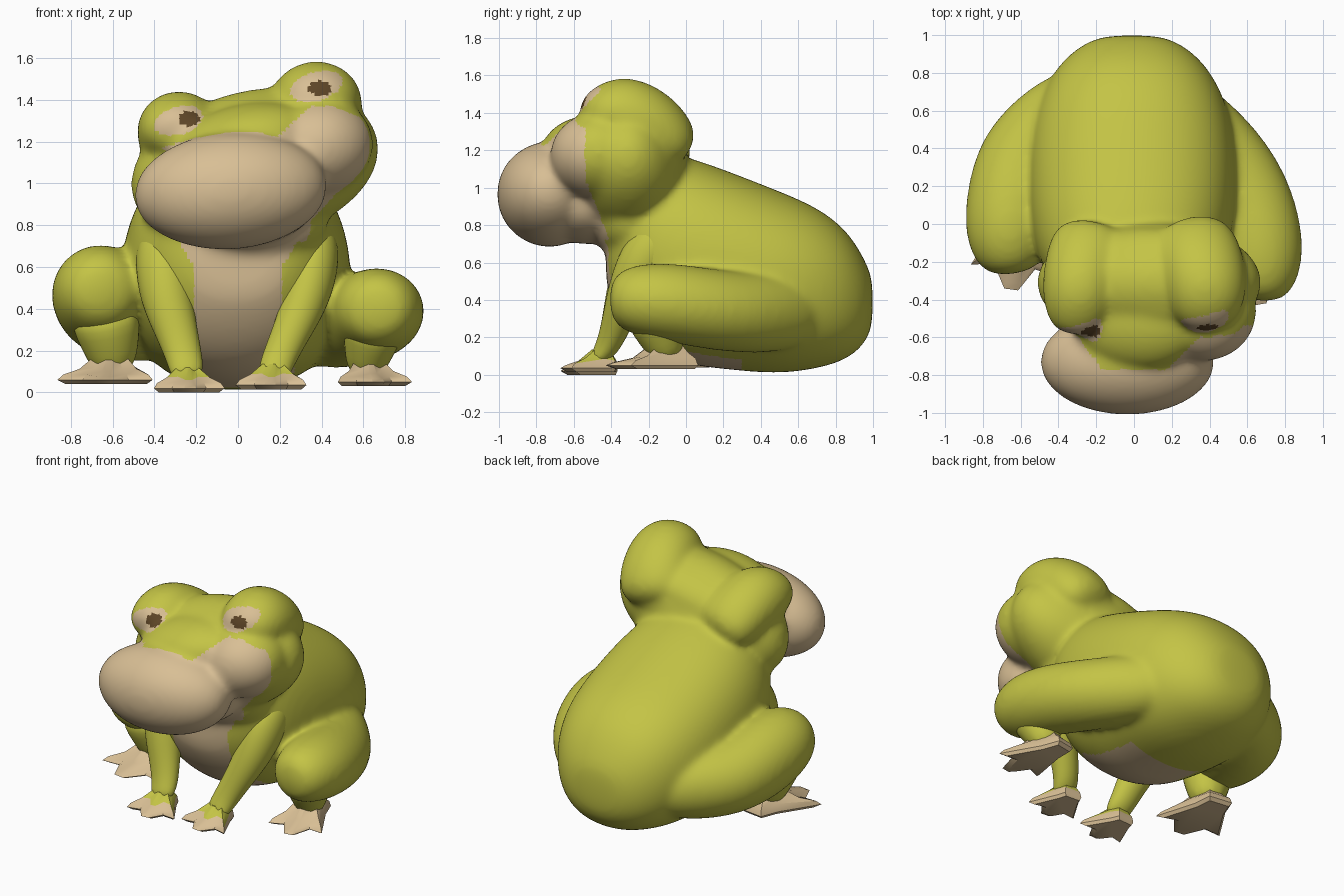
import bpy, bmesh, math
from mathutils import Vector, Matrix

cube = bpy.data.objects.get("Cube")
if cube:
    bpy.data.objects.remove(cube, do_unlink=True)


def material(name, rgb):
    m = bpy.data.materials.new(name)
    m.use_nodes = True
    m.diffuse_color = (*rgb, 1)
    m.node_tree.nodes["Principled BSDF"].inputs["Base Color"].default_value = (*rgb, 1)
    return m


MATS = [material("skin_green", (0.55, 0.55, 0.06)),
        material("belly_tan", (0.69, 0.52, 0.30)),
        material("pupil_brown", (0.11, 0.06, 0.02))]
GREEN, TAN, BROWN = range(3)
SUBSURF = ("SUBSURF", {"levels": 2})
# Melts overlapping volumes into one soft skin
FUSE = [SUBSURF, ("REMESH", {"mode": 'VOXEL', "voxel_size": .017}),
        ("SMOOTH", {"factor": .5, "iterations": 24})]


def finish(name, bm, modifiers, rule, angle=60):
    """Turn a bmesh into an object, apply its modifiers, colour faces by rule."""
    bmesh.ops.recalc_face_normals(bm, faces=bm.faces)
    mesh = bpy.data.meshes.new(name)
    bm.to_mesh(mesh)
    bm.free()
    ob = bpy.data.objects.new(name, mesh)
    bpy.context.collection.objects.link(ob)
    for kind, settings in modifiers:
        mod = ob.modifiers.new(kind.title(), kind)
        for key, value in settings.items():
            setattr(mod, key, value)
    if modifiers:
        graph = bpy.context.evaluated_depsgraph_get()
        final = bpy.data.meshes.new_from_object(ob.evaluated_get(graph))
        ob.modifiers.clear()
        ob.data = final
        final.name = name
    ob.data.materials.clear()
    for m in MATS:
        ob.data.materials.append(m)
    for p in ob.data.polygons:
        p.material_index = rule(p.center, p.normal)
    bpy.ops.object.select_all(action='DESELECT')
    ob.select_set(True)
    bpy.context.view_layer.objects.active = ob
    bpy.ops.object.shade_smooth_by_angle(angle=math.radians(angle))


def bridge(bm, rings):
    """Skin a list of vertex rings and cap both ends."""
    n = len(rings[0])
    for a, b in zip(rings, rings[1:]):
        for i in range(n):
            j = (i + 1) % n
            bm.faces.new((a[i], a[j], b[j], b[i]))
    bm.faces.new(rings[0])
    bm.faces.new(rings[-1])


def tube(bm, stations, sides=10):
    """Tapered tube through (x, y, z, radius across, radius upright)."""
    pts = [Vector(s[:3]) for s in stations]
    rings = []
    for k, s in enumerate(stations):
        along = (pts[min(k + 1, len(pts) - 1)] - pts[max(k - 1, 0)]).normalized()
        across = Vector((1, 0, 0))
        across = (across - along * across.dot(along)).normalized()
        up = across.cross(along)
        rings.append([bm.verts.new(pts[k] + across * s[3] * math.cos(t) + up * s[4] * math.sin(t))
                      for t in (math.tau * i / sides for i in range(sides))])
    bridge(bm, rings)


def limb(name, stations, rule):
    bm = bmesh.new()
    tube(bm, stations)
    finish(name, bm, [SUBSURF], rule)


def ball(bm, centre, radii, roll=0):
    m = (Matrix.Translation(centre) @ Matrix.Rotation(math.radians(roll), 4, 'Y')
         @ Matrix.Diagonal((*radii, 1)))
    bmesh.ops.create_icosphere(bm, subdivisions=3, radius=1, matrix=m)


def foot(name, ankle, yaw, length, spread, heel, height, base, green_top):
    """Flat webbed foot with three pointed toes, facing -y before the yaw."""
    outline = [(-.35, -heel), (-.48, 0), (-1, .72), (-.48, .66), (-.16, 1),
               (.16, 1), (.48, .66), (1, .72), (.48, 0), (.35, -heel)]
    turn = Matrix.Rotation(math.radians(yaw), 3, 'Z')
    bm = bmesh.new()
    rings = []
    for grow, z, slope in ((.85, 0, 0), (1, .02, 0), (.9, .035, .035), (.6, .06, .045), (.3, height, 0)):
        ring = []
        for u, v in outline:
            p = turn @ Vector((u * spread * grow, -v * length * grow, 0))
            ring.append(bm.verts.new((ankle[0] + p.x, ankle[1] + p.y,
                                      base + z + slope * max(0, 1 - abs(v)))))
        rings.append(ring)
    bridge(bm, rings)
    finish(name, bm, [], lambda c, n: GREEN if c.z - base > green_top else TAN, 35)


# Body: egg sections from rump to chest (y, bottom, top, half width)
SECTIONS = [(1.0, .28, .50, .12), (.97, .18, .59, .24), (.87, .08, .77, .38),
            (.70, .03, .90, .49), (.48, .0, .99, .555), (.2, .03, 1.10, .565),
            (0, .05, 1.17, .55), (-.18, .12, 1.2, .51), (-.32, .26, 1.15, .42),
            (-.41, .42, 1.0, .30), (-.43, .50, .85, .18)]
# Eyes: patch centre x, z, half width, half height, pupil x, z
EYES = [(.375, 1.465, .125, .07, .39, 1.455), (-.285, 1.30, .115, .07, -.235, 1.31)]


def body_rule(c, n):
    half = .21 + max(0, c.z - .6) * .6
    front = c.y < -.1 and abs(c.x) < half and n.y < -.15
    under = c.y < .3 and n.z < -.7 and abs(c.x) < .27
    return TAN if front or under else GREEN


def head_rule(c, n):
    if c.y < -.36 and n.y < -.1:
        for x, z, w, h, px, pz in EYES:
            if ((c.x - px) / .052) ** 2 + ((c.z - pz) / .036) ** 2 < 1:
                return BROWN
            dx, dz = c.x - x, c.z - z - (c.x - x) * .2
            if (dx / w) ** 2 + (dz / h) ** 2 < 1:
                return TAN
    rise = min(1, max(0, (c.x - .18) / .17))
    top = 1.22 + .15 * rise - .3 * max(0, -.2 - c.x) - .4 * max(0, c.x - .45)
    back = -.54 + .4 * max(0, 1.05 - c.z)
    return TAN if c.y < back and (c.z < top or c.y < -.77) else GREEN


def skin_rule(c, n):
    return head_rule(c, n) if c.z > .72 and c.y < -.2 else body_rule(c, n)


bm = bmesh.new()
rings = []
for y, low, high, half in SECTIONS:
    ring = []
    for i in range(16):
        t = math.tau * i / 16
        px, pz = (math.copysign(abs(f(t)) ** .9, f(t)) for f in (math.cos, math.sin))
        ring.append(bm.verts.new((-.01 + px * half, y, (low + high) / 2 + pz * (high - low) * .51)))
    rings.append(ring)
bridge(bm, rings)
# Folded thighs
tube(bm, [(.26, .70, .34, .12, .15), (.37, .52, .33, .21, .23), (.56, .24, .33, .26, .23),
          (.665, -.06, .385, .258, .228), (.677, -.27, .405, .228, .208), (.655, -.415, .40, .135, .135)])
tube(bm, [(-.26, .76, .36, .12, .15), (-.38, .60, .37, .23, .24), (-.58, .36, .38, .28, .25),
          (-.65, .10, .45, .268, .265), (-.67, -.11, .505, .24, .235), (-.64, -.275, .49, .145, .145)])
# Raised eye ridges running back into the neck
tube(bm, [(.41, -.56, 1.37, .11, .08), (.39, -.47, 1.40, .20, .165), (.385, -.35, 1.40, .235, .23),
          (.35, -.18, 1.34, .25, .21), (.28, 0, 1.17, .22, .15)])
tube(bm, [(-.31, -.59, 1.24, .11, .08), (-.30, -.49, 1.26, .18, .155), (-.29, -.37, 1.26, .215, .22),
          (-.26, -.2, 1.22, .23, .20), (-.2, 0, 1.10, .22, .15)])
# Tilted head volumes
ball(bm, (.08, -.31, 1.08), (.615, .33, .37), -13)      # skull
ball(bm, (.06, -.31, 1.22), (.50, .30, .215), -13)      # brow
ball(bm, (.03, -.50, 1.18), (.38, .28, .20), -13)       # bridge
ball(bm, (.37, -.46, 1.17), (.285, .27, .24), -13)      # cheek
ball(bm, (.06, -.31, .83), (.38, .21, .22))             # throat
ball(bm, (0, -.53, .91), (.38, .26, .215))              # jaw
ball(bm, (-.035, -.73, .965), (.47, .285, .285), -4)    # muzzle
finish("body_and_head", bm, FUSE, skin_rule)


# Hind shanks and feet
def green(c, n):
    return GREEN


limb("left_shank", [(.66, -.20, .36, .18, .17), (.63, -.14, .22, .13, .13), (.60, -.08, .07, .09, .09)], green)
limb("right_shank", [(-.65, -.08, .42, .20, .17), (-.61, -.03, .24, .15, .14), (-.59, 0, .08, .10, .10)], green)
foot("left_hind_foot", (.61, -.07), 10, .36, .18, .35, .14, .03, .2)
foot("right_hind_foot", (-.60, .01), -8, .36, .23, .35, .14, .04, .2)


# Front legs: shoulder sunk in the chest, narrowing to the wrist, tan only at the toes
def arm_rule(c, n):
    return TAN if c.z < .065 else GREEN


limb("left_front_leg", [(.37, -.08, .80, .09, .10), (.375, -.20, .66, .13, .16), (.33, -.31, .45, .12, .12),
                        (.25, -.37, .28, .095, .085), (.185, -.42, .14, .085, .07), (.165, -.49, .07, .08, .04)],
     arm_rule)
limb("right_front_leg", [(-.36, -.08, .80, .10, .10), (-.36, -.20, .66, .15, .17), (-.345, -.31, .45, .135, .13),
                         (-.29, -.37, .28, .105, .085), (-.25, -.42, .14, .09, .07), (-.24, -.49, .07, .08, .04)],
     arm_rule)
foot("left_front_foot", (.17, -.43), -4, .24, .17, .25, .12, .015, .065)
foot("right_front_foot", (-.245, -.43), 4, .24, .17, .25, .12, .0, .065)
